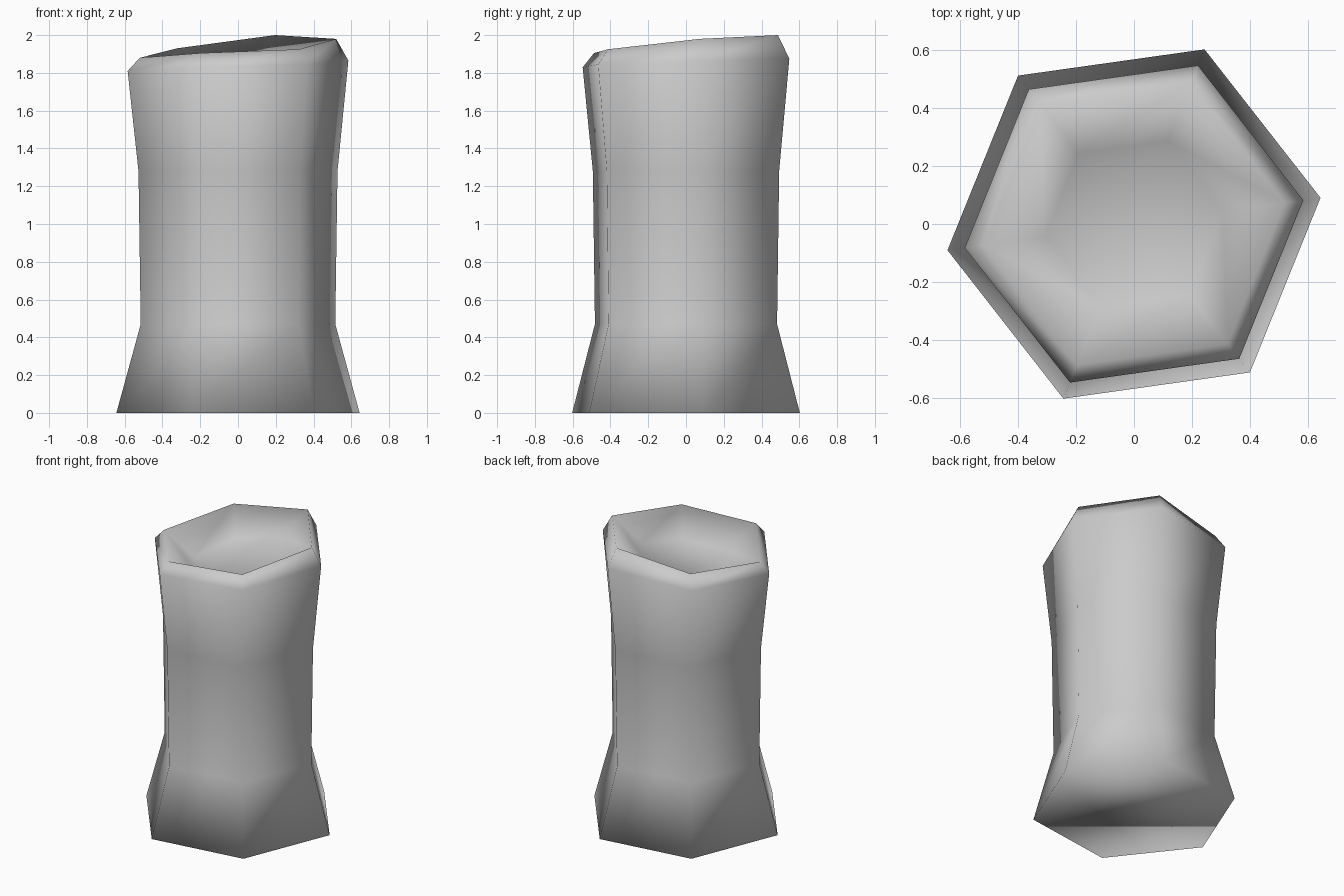
import bpy
import bmesh
from math import cos, sin, radians

cube = bpy.data.objects.get("Cube")
if cube:
    bpy.data.objects.remove(cube, do_unlink=True)

SIDES = 6
TWIST = radians(8)

# One plain grey for the whole stump
grey = bpy.data.materials.new("light grey")
grey.use_nodes = True
colour = (0.6, 0.6, 0.6, 1)
grey.diffuse_color = colour
grey.node_tree.nodes["Principled BSDF"].inputs["Base Color"].default_value = colour

# Uneven heights of the broken top, one per corner
lip_z = [1.98, 2.0, 1.93, 1.88, 1.905, 1.925]
shoulder_z = [1.865, 1.875, 1.84, 1.81, 1.83, 1.845]
floor_z = [z - 0.14 for z in lip_z]

# Rings from the flared foot, up the trunk, over the lip and into the hollow
rings = [
    (0.65, [0] * SIDES),
    (0.52, [0.47] * SIDES),
    (0.532, [1.28] * SIDES),
    (0.59, shoulder_z),
    (0.525, lip_z),
    (0.31, floor_z),
]

bm = bmesh.new()
loops = []
for radius, heights in rings:
    loop = []
    for i, z in enumerate(heights):
        a = TWIST + radians(360 / SIDES * i)
        loop.append(bm.verts.new((radius * cos(a), radius * sin(a), z)))
    loops.append(loop)

for low, high in zip(loops, loops[1:]):
    for i in range(SIDES):
        j = (i + 1) % SIDES
        bm.faces.new((low[i], low[j], high[j], high[i]))

# Closed underside and hollow floor
bm.faces.new(reversed(loops[0]))
bm.faces.new(loops[-1])
for face in bm.faces:
    face.smooth = True

mesh = bpy.data.meshes.new("hollow_stump")
bm.to_mesh(mesh)
bm.free()
mesh.materials.append(grey)
stump = bpy.data.objects.new("hollow_stump", mesh)
bpy.context.collection.objects.link(stump)
